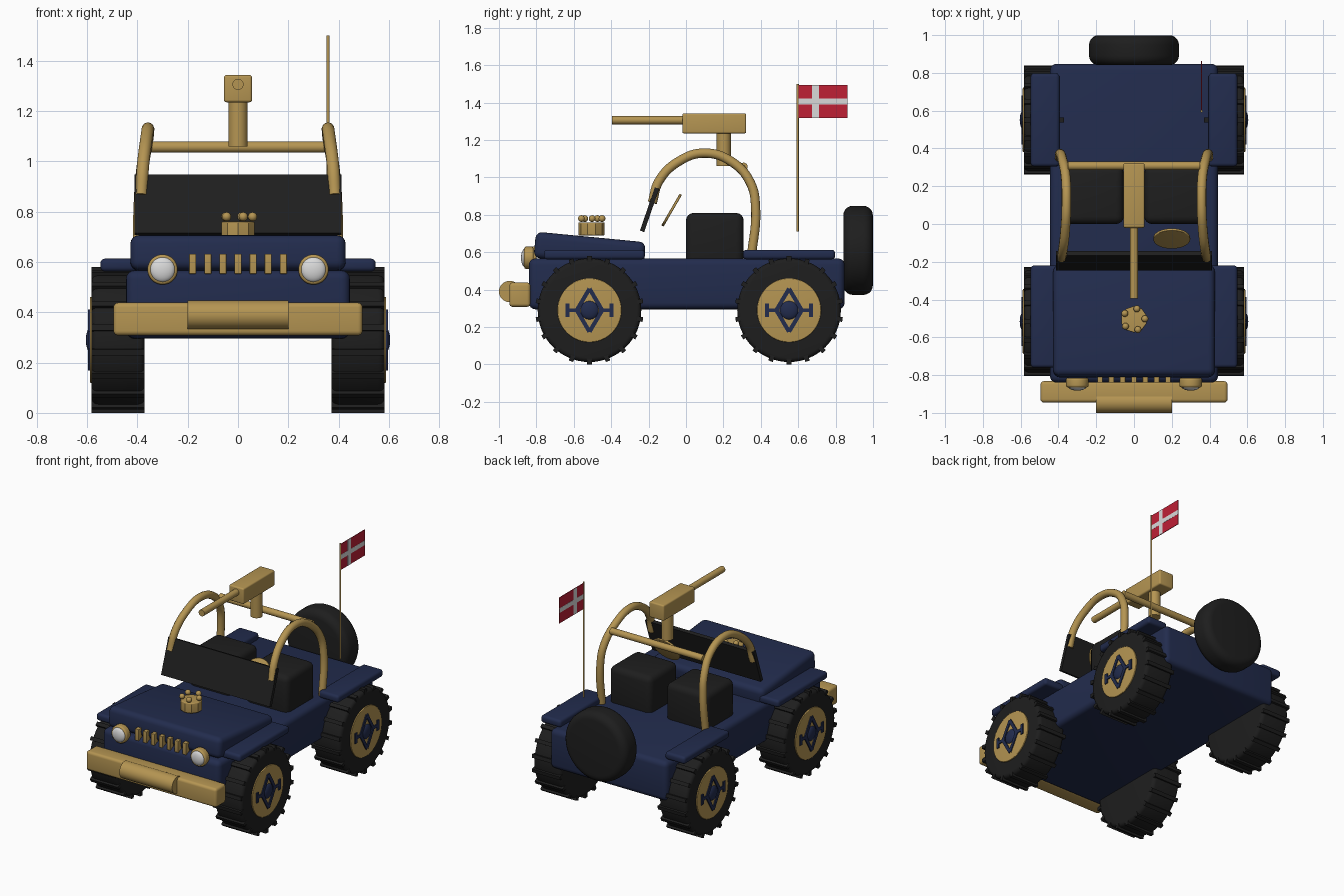
import bpy, bmesh
from math import pi, radians, sin, cos, atan2
from mathutils import Matrix, Vector

cube = bpy.data.objects.get("Cube")
if cube:
    bpy.data.objects.remove(cube, do_unlink=True)


def material(name, rgb):
    m = bpy.data.materials.new(name)
    m.use_nodes = True
    m.diffuse_color = (*rgb, 1)
    m.node_tree.nodes["Principled BSDF"].inputs["Base Color"].default_value = (*rgb, 1)
    return m


NAVY = material("navy paint", (0.016, 0.025, 0.075))
GOLD = material("gold metal", (0.46, 0.30, 0.085))
BLACK = material("black rubber", (0.013, 0.013, 0.013))
WHITE = material("lamp white", (0.70, 0.70, 0.70))
RED = material("flag red", (0.52, 0.014, 0.036))

AXIS = {"z": Matrix(), "x": Matrix.Rotation(pi / 2, 4, "Y"), "y": Matrix.Rotation(pi / 2, 4, "X")}


def finish(name, bm, mat, smooth=True):
    bmesh.ops.recalc_face_normals(bm, faces=bm.faces)
    mesh = bpy.data.meshes.new(name)
    bm.to_mesh(mesh)
    bm.free()
    mesh.materials.append(mat)
    ob = bpy.data.objects.new(name, mesh)
    bpy.context.collection.objects.link(ob)
    if smooth:
        bpy.ops.object.select_all(action="DESELECT")
        ob.select_set(True)
        bpy.context.view_layer.objects.active = ob
        bpy.ops.object.shade_smooth_by_angle(angle=radians(35))
    return ob


def box(name, low, high, mat, bevel=0.0, tilt=0.0):
    """Box between two corners, with rounded edges, tilted about x."""
    low, high = Vector(low), Vector(high)
    bm = bmesh.new()
    bmesh.ops.create_cube(bm, size=1, matrix=Matrix.Diagonal((*(high - low), 1)))
    if bevel:
        bmesh.ops.bevel(bm, geom=bm.edges[:], offset=bevel, segments=4, profile=0.5, affect="EDGES")
    bm.transform(Matrix.Translation((low + high) / 2) @ Matrix.Rotation(tilt, 4, "X"))
    return finish(name, bm, mat)


def cylinder(name, centre, radius, depth, axis, mat, bevel=0.0, sides=48, tilt=0.0):
    bm = bmesh.new()
    bmesh.ops.create_cone(bm, cap_ends=True, segments=sides, radius1=radius, radius2=radius, depth=depth)
    if bevel:
        rims = [e for e in bm.edges if abs(e.verts[0].co.z - e.verts[1].co.z) < 1e-5]
        bmesh.ops.bevel(bm, geom=rims, offset=bevel, segments=5, profile=0.5, affect="EDGES")
    bm.transform(Matrix.Translation(centre) @ Matrix.Rotation(tilt, 4, "X") @ AXIS[axis])
    return finish(name, bm, mat)


def ball(name, centre, size, mat):
    bm = bmesh.new()
    bmesh.ops.create_uvsphere(bm, u_segments=24, v_segments=14, radius=1)
    bm.transform(Matrix.Translation(centre) @ Matrix.Diagonal((*size, 1)))
    return finish(name, bm, mat)


def tube(name, points, radius, mat):
    """Smooth round tube through the points."""
    curve = bpy.data.curves.new(name, "CURVE")
    curve.dimensions = "3D"
    curve.bevel_depth = radius
    curve.bevel_resolution = 4
    curve.use_fill_caps = True
    spline = curve.splines.new("BEZIER")
    spline.bezier_points.add(len(points) - 1)
    for bp, p in zip(spline.bezier_points, points):
        bp.co = p
        bp.handle_left_type = bp.handle_right_type = "AUTO"
    curve.materials.append(mat)
    ob = bpy.data.objects.new(name, curve)
    bpy.context.collection.objects.link(ob)
    return ob


def wheel(name, side, y):
    z = 0.29
    cylinder(name + "_tyre", (side * 0.477, y, z), 0.277, 0.21, "x", BLACK, 0.025, 64)
    # tread lugs
    bm = bmesh.new()
    for i in range(18):
        turn = Matrix.Rotation(i * 2 * pi / 18, 4, "X")
        bmesh.ops.create_cube(bm, size=1, matrix=Matrix.Translation((side * 0.477, y, z)) @ turn
                              @ Matrix.Translation((0, 0, -0.274)) @ Matrix.Diagonal((0.212, 0.025, 0.032, 1)))
    finish(name + "_lugs", bm, BLACK, False)
    cylinder(name + "_hub", (side * 0.575, y, z), 0.171, 0.028, "x", GOLD, 0.004)
    # diamond frame with side arms
    bm = bmesh.new()
    segments = []
    for s in (-1, 1):
        segments.append((s * 0.05, 0, s * 0.115, 0, 0.02))
        segments.append((s * 0.118, -0.035, s * 0.118, 0.035, 0.022))
        for t in (-1, 1):
            segments.append((0, t * 0.115, s * 0.068, 0, 0.022))
    for y1, z1, y2, z2, w in segments:
        d = Vector((0, y2 - y1, z2 - z1))
        bmesh.ops.create_cube(bm, size=1, matrix=Matrix.Translation(
            (side * 0.59, y + (y1 + y2) / 2, z + (z1 + z2) / 2))
            @ Matrix.Rotation(atan2(d.z, d.y), 4, "X") @ Matrix.Diagonal((0.012, d.length, w, 1)))
    finish(name + "_spokes", bm, NAVY, False)
    ball(name + "_cap", (side * 0.585, y, z), (0.02, 0.05, 0.05), NAVY)


# body
box("body_tub", (-0.445, -0.84, 0.295), (0.445, 0.848, 0.567), NAVY, 0.035)
box("bonnet", (-0.428, -0.81, 0.54), (0.428, -0.22, 0.68), NAVY, 0.035, radians(-5.5)).location.z = 0.002
box("bumper", (-0.495, -0.945, 0.308), (0.495, -0.832, 0.438), GOLD, 0.018)
cylinder("winch", (0, -0.943, 0.39), 0.057, 0.40, "x", GOLD)

# grille slats
for i in range(7):
    x = (i - 3) * 0.06
    box(f"grille_slat_{i + 1}", (x - 0.014, -0.84, 0.553), (x + 0.014, -0.80, 0.632), GOLD, 0.003)

# parts on both sides
for label, s in (("left", 1), ("right", -1)):
    for part, y1, y2 in (("front", -0.76, -0.22), ("rear", 0.305, 0.797)):
        x1, x2 = sorted((s * 0.395, s * 0.547))
        box(f"{label}_{part}_fender", (x1, y1, 0.562), (x2, y2, 0.613), NAVY, 0.018)
    wheel(f"{label}_front_wheel", s, -0.516)
    wheel(f"{label}_rear_wheel", s, 0.551)
    cylinder(f"{label}_headlight_ring", (s * 0.3, -0.84, 0.57), 0.06, 0.05, "y", GOLD, 0.012)
    ball(f"{label}_headlight", (s * 0.3, -0.86, 0.57), (0.05, 0.022, 0.05), WHITE)
    x1, x2 = sorted((s * 0.055, s * 0.375))
    box(f"{label}_seat", (x1, 0.0, 0.53), (x2, 0.308, 0.81), BLACK, 0.04)
    hoop = [(0.385, -0.18, 0.865), (0.378, -0.145, 0.98), (0.365, -0.04, 1.085), (0.358, 0.10, 1.13),
            (0.362, 0.25, 1.08), (0.38, 0.345, 0.97), (0.39, 0.372, 0.84), (0.395, 0.348, 0.56)]
    tube(f"{label}_roll_hoop", [(s * x, y, z) for x, y, z in hoop], 0.025, GOLD)

# cabin
cylinder("roll_crossbar", (0, 0.308, 1.057), 0.022, 0.70, "x", GOLD)
box("windscreen", (-0.412, -0.207, 0.705), (0.412, -0.183, 0.95), BLACK, 0.0, radians(-19))
cylinder("steering_wheel", (0.2, -0.077, 0.825), 0.098, 0.014, "z", GOLD, 0.004, 48, radians(60))

# roof gun
cylinder("gun_post", (0, 0.202, 1.15), 0.038, 0.18, "z", GOLD)
box("gun_body", (-0.056, -0.02, 1.235), (0.056, 0.322, 1.343), GOLD, 0.01)
cylinder("gun_barrel", (0, -0.20, 1.306), 0.022, 0.39, "y", GOLD)

# bonnet ornament
cylinder("ornament_base", (0, -0.505, 0.725), 0.07, 0.07, "z", GOLD, 0.006, 10)
for i in range(5):
    a = radians(75 + 72 * i)
    ball(f"ornament_ball_{i + 1}", (0.058 * cos(a), -0.505 + 0.058 * sin(a), 0.78), (0.018,) * 3, GOLD)

# spare wheel
cylinder("spare_wheel", (0, 0.92, 0.61), 0.238, 0.158, "y", BLACK, 0.05, 64)

# flag: cloth with a pale cross laid through it
cylinder("flag_pole", (0.358, 0.597, 1.105), 0.006, 0.79, "z", GOLD, 0, 12)
box("flag_cloth", (0.356, 0.602, 1.318), (0.36, 0.863, 1.495), RED)
box("flag_cross_upright", (0.355, 0.675, 1.318), (0.361, 0.71, 1.495), WHITE)
box("flag_cross_bar", (0.355, 0.602, 1.39), (0.361, 0.863, 1.422), WHITE)
